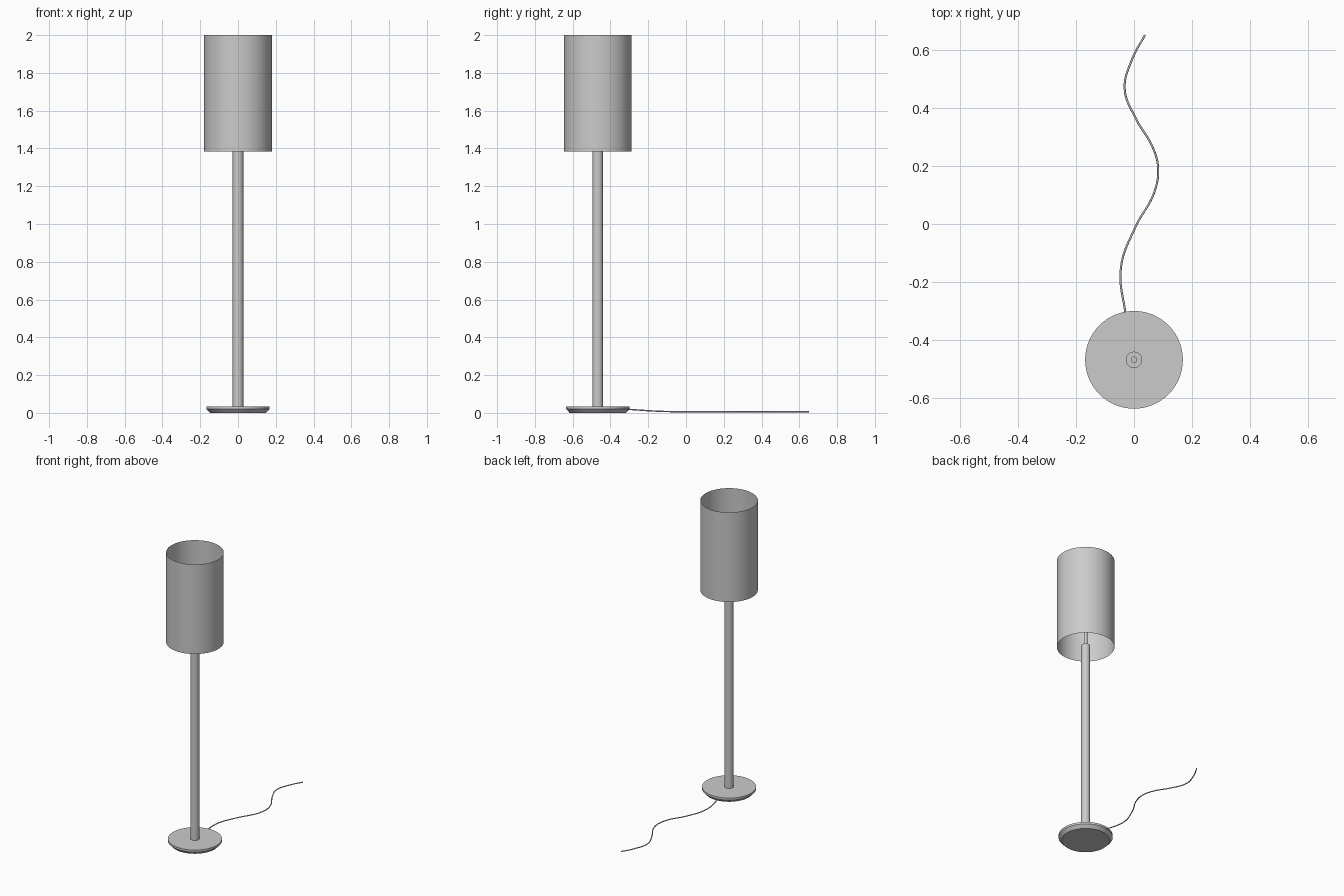
import bpy
import math

cube = bpy.data.objects.get("Cube")
if cube:
    bpy.data.objects.remove(cube, do_unlink=True)

AXIS_Y = -0.467
SIDES = 64

grey = bpy.data.materials.new("light grey")
grey.use_nodes = True
colour = (0.6, 0.6, 0.6, 1)
grey.diffuse_color = colour
grey.node_tree.nodes["Principled BSDF"].inputs["Base Color"].default_value = colour


def lathe(name, profile, sides=SIDES, capped=True):
    """Turn a (radius, height) profile around the lamp's axis."""
    verts, faces = [], []
    for radius, z in profile:
        for i in range(sides):
            a = math.tau * i / sides
            verts.append((radius * math.cos(a), radius * math.sin(a), z))
    for ring in range(len(profile) - 1):
        for i in range(sides):
            j = (i + 1) % sides
            low, high = ring * sides, (ring + 1) * sides
            faces.append((low + i, low + j, high + j, high + i))
    if capped:
        faces.append(tuple(reversed(range(sides))))
        faces.append(tuple(range(len(verts) - sides, len(verts))))
    mesh = bpy.data.meshes.new(name)
    mesh.from_pydata(verts, [], faces)
    mesh.materials.append(grey)
    obj = bpy.data.objects.new(name, mesh)
    obj.location.y = AXIS_Y
    bpy.context.collection.objects.link(obj)
    bpy.ops.object.select_all(action="DESELECT")
    obj.select_set(True)
    bpy.context.view_layer.objects.active = obj
    bpy.ops.object.shade_smooth_by_angle(angle=math.radians(30))
    return obj


# Foot with a bevelled underside, then the pole and the thin rod above it
lathe("base", [(0.148, 0), (0.168, 0.021), (0.168, 0.035)])
lathe("pole", [(0.028, 0.03), (0.028, 1.395)], 32)
lathe("lamp_rod", [(0.011, 1.39), (0.011, 1.7)], 24)

# Open, paper-thin drum shade
lathe("shade", [(0.179, 1.385), (0.179, 2.0)], capped=False)

# Power cord winding away across the floor
path = [(-0.028, -0.32, 0.02), (-0.045, -0.15, 0.009), (0.005, -0.01, 0.006),
        (0.07, 0.11, 0.006), (0.083, 0.19, 0.006), (0.066, 0.26, 0.006),
        (0.005, 0.365, 0.006), (-0.032, 0.465, 0.006), (-0.005, 0.57, 0.006),
        (0.038, 0.65, 0.006)]
curve = bpy.data.curves.new("power_cord", "CURVE")
curve.dimensions = "3D"
curve.bevel_depth = 0.0035
curve.bevel_resolution = 2
curve.use_fill_caps = True
curve.resolution_u = 8
spline = curve.splines.new("BEZIER")
spline.bezier_points.add(len(path) - 1)
for point, co in zip(spline.bezier_points, path):
    point.co = co
    point.handle_left_type = point.handle_right_type = "AUTO"
curve.materials.append(grey)
bpy.context.collection.objects.link(bpy.data.objects.new("power_cord", curve))
